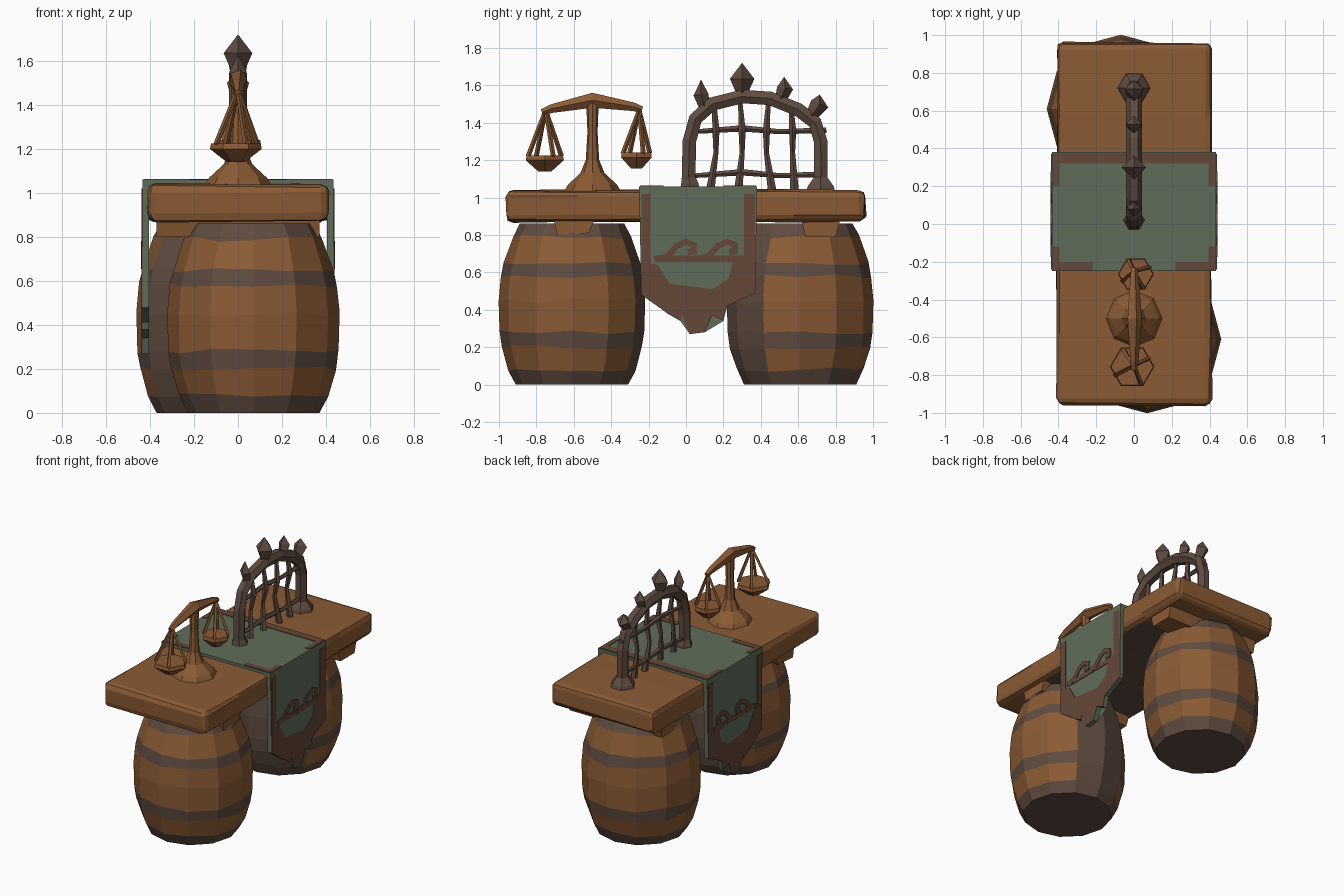
import bpy, bmesh, math, random
from mathutils import Vector

random.seed(4)
cube = bpy.data.objects.get("Cube")
if cube:
    bpy.data.objects.remove(cube, do_unlink=True)


def material(name, rgb):
    m = bpy.data.materials.new(name)
    m.use_nodes = True
    m.diffuse_color = (*rgb, 1)
    m.node_tree.nodes["Principled BSDF"].inputs["Base Color"].default_value = (*rgb, 1)
    return m


WOOD = material("warm wood", (0.26, 0.105, 0.035))
DARK = material("dark brown", (0.117, 0.072, 0.052))
GREEN = material("faded green", (0.115, 0.152, 0.102))
TRIM = material("red brown trim", (0.133, 0.063, 0.04))
made = []


def finish(bm, name, *mats):
    bmesh.ops.remove_doubles(bm, verts=bm.verts, dist=0.0005)
    bmesh.ops.recalc_face_normals(bm, faces=bm.faces)
    mesh = bpy.data.meshes.new(name)
    bm.to_mesh(mesh)
    bm.free()
    for m in mats:
        mesh.materials.append(m)
    ob = bpy.data.objects.new(name, mesh)
    bpy.context.collection.objects.link(ob)
    made.append(ob)
    return ob


def rings_to_faces(bm, rings):
    n = len(rings[0])
    for a, b in zip(rings, rings[1:]):
        for i in range(n):
            bm.faces.new((a[i], a[(i + 1) % n], b[(i + 1) % n], b[i]))
    bm.faces.new(rings[0][::-1])
    bm.faces.new(rings[-1])


def tube(name, pts, radii, mat, sides=6):
    """Sweep a polygon of changing radius along a path."""
    bm = bmesh.new()
    pts = [Vector(p) for p in pts]
    rings = []
    for i, p in enumerate(pts):
        t = (pts[min(i + 1, len(pts) - 1)] - pts[max(i - 1, 0)]).normalized()
        v = t.cross(Vector((1, 0, 0))).normalized()
        u = v.cross(t)
        r = radii[i] if isinstance(radii, list) else radii
        angles = [math.tau * k / sides for k in range(sides)]
        rings.append([bm.verts.new(p + r * (math.cos(a) * u + math.sin(a) * v)) for a in angles])
    rings_to_faces(bm, rings)
    return finish(bm, name, mat)


def plate(name, yz, x0, x1, mat):
    """Extrude a y-z outline along x."""
    bm = bmesh.new()
    rings = [[bm.verts.new((x, y, z)) for y, z in yz] for x in (x0, x1)]
    rings_to_faces(bm, rings)
    big = [f for f in bm.faces if len(f.verts) > 4]
    bmesh.ops.triangulate(bm, faces=big)
    return finish(bm, name, mat)


def box(name, x, y, z, mat):
    return plate(name, [(y[0], z[0]), (y[1], z[0]), (y[1], z[1]), (y[0], z[1])], x[0], x[1], mat)


# Barrels: dark hoops, and a dark side facing the other barrel
PROFILE = [(0, .30), (.08, .34), (.2, .375), (.28, .387), (.45, .392),
           (.58, .38), (.65, .365), (.79, .315), (.86, .28)]
HOOPS = (0, 2, 5, 7)


def barrel(name, cx, cy, inward, limit):
    bm = bmesh.new()
    n = 12
    rings = []
    for z, r in PROFILE:
        ring = []
        for k in range(n):
            a = math.tau * k / n
            dz = random.uniform(-.012, .012) if 0 < z < .8 else 0
            ring.append(bm.verts.new((cx + r * math.cos(a), cy + r * math.sin(a), z + dz)))
        rings.append(ring)
    rings_to_faces(bm, rings)
    bm.faces.ensure_lookup_table()
    for i, f in enumerate(bm.faces):
        c = f.calc_center_median()
        side = Vector((c.x - cx, c.y - cy)).normalized() if len(f.verts) == 4 else None
        facing = side is None or side.y * inward > limit
        f.material_index = int(facing or i // n in HOOPS)
    finish(bm, name, WOOD, DARK)


barrel("front_barrel", .07, -.61, 1, .8)
barrel("back_barrel", -.07, .61, -1, .6)

# Table top with softened, uneven edges
bm = bmesh.new()
bmesh.ops.create_cube(bm, size=1)
for v in bm.verts:
    v.co = Vector((v.co.x * .82, v.co.y * 1.92, .955 + v.co.z * .17))
long_edges = [e for e in bm.edges if abs(e.verts[0].co.y - e.verts[1].co.y) > 1]
bmesh.ops.subdivide_edges(bm, edges=long_edges, cuts=4)
for f in bm.faces:
    c = f.calc_center_median()
    f.material_index = int(f.normal.z < -.9 and abs(c.y) < .45)
bmesh.ops.bevel(bm, geom=[e for e in bm.edges if e.calc_face_angle(0) > 1],
                offset=.035, segments=2, profile=.5, affect='EDGES')
for v in bm.verts:
    v.co += Vector([random.uniform(-.006, .006) for _ in range(3)])
finish(bm, "table_top", WOOD, DARK)

# Cross beams between the barrels and the top
plate("front_beam", [(-.69, .80), (-.52, .81), (-.48, .9), (-.71, .9)], -.37, .37, WOOD)
plate("back_beam", [(.64, .79), (.80, .79), (.83, .9), (.61, .9)], -.37, .37, WOOD)

# Cloth runner: top panel with trim
box("cloth_top", (-.435, .435), (-.25, .38), (1.03, 1.06), GREEN)
box("cloth_back_trim", (-.42, .42), (.32, .375), (1.058, 1.064), TRIM)
for s in (-1, 1):
    xs = sorted((s * .42, s * .22))
    box("cloth_front_trim", xs, (-.245, -.205), (1.058, 1.064), TRIM)
    xs = sorted((s * .43, s * .395))
    box("cloth_end_trim", xs, (-.245, -.12), (1.058, 1.064), TRIM)
    box("cloth_end_trim", xs, (.2, .375), (1.058, 1.064), TRIM)

# Cloth runner: hanging torn flaps with trim and a wave emblem
TATTER = [(-.24, .48), (-.14, .41), (-.115, .44), (-.1, .38), (-.03, .34), (-.02, .37),
          (.02, .27), (.1, .28), (.14, .37), (.2, .34), (.22, .42), (.37, .49)]
BOWL = [(.37, .66), (.25, .66), (.23, .57), (.14, .51), (.02, .5), (-.09, .54), (-.15, .64), (-.24, .66)]
CURL = [(-.17, .67), (-.1, .685), (-.05, .74), (0, .765), (.045, .745), (.045, .71), (.01, .705)]


def ribbon(pts, half):
    left, right = [], []
    for i, p in enumerate(pts):
        d = Vector(pts[min(i + 1, len(pts) - 1)]) - Vector(pts[max(i - 1, 0)])
        n = Vector((-d.y, d.x)).normalized() * half
        left.append(tuple(Vector(p) + n))
        right.append(tuple(Vector(p) - n))
    return left + right[::-1]


for s, side in ((1, "left"), (-1, "right")):
    plate(side + "_flap", TATTER + [(.38, 1.05), (-.25, 1.05)], s * .405, s * .435, GREEN)
    plate(side + "_flap_hem", TATTER + BOWL, s * .434, s * .439, TRIM)
    for y0, y1 in ((-.238, -.19), (.31, .37)):
        box(side + "_flap_border", (s * .434, s * .4385), (y0, y1), (.64, 1.02), TRIM)
    box(side + "_wave_base", (s * .434, s * .4395), (-.15, .31), (.655, .69), TRIM)
    for shift in (0, .22):
        path = [(y + shift, z) for y, z in CURL]
        plate(side + "_wave", ribbon(path, .017), s * .434, s * .441, TRIM)

# Gate: arched frame, feet, spikes and bars
ARCH = [(.012, 1.03), (.018, 1.3), (.05, 1.42), (.14, 1.5), (.3, 1.54), (.45, 1.53),
        (.6, 1.47), (.69, 1.4), (.72, 1.3), (.722, 1.03)]
tube("gate_arch", [(0, y, z) for y, z in ARCH], .042, DARK)
tube("gate_back_foot", [(0, .72, 1.03), (0, .72, 1.06), (0, .72, 1.11)], [.09, .08, .04], DARK)
tube("gate_front_foot", [(0, .02, 1.03), (0, .02, 1.07), (0, .015, 1.11)], [.06, .055, .04], DARK)
for root, wide, tip, r in (((.3, 1.55), (.3, 1.635), (.3, 1.72), .065),
                           ((.1, 1.48), (.08, 1.55), (.08, 1.63), .04),
                           ((.5, 1.51), (.53, 1.585), (.525, 1.645), .043),
                           ((.66, 1.42), (.715, 1.5), (.715, 1.55), .05)):
    tube("gate_spike", [(0, *root), (0, *wide), (0, *tip)], [.028, r, 0], DARK, 4)
for low, mid, high in ((.13, .16, .15), (.28, .3, .29), (.46, .43, .44), (.58, .57, .56)):
    path = [(.01, low, 1.04), (-.01, mid, 1.24), (.015, mid, 1.36), (0, high, 1.51)]
    tube("gate_bar", path, [.024, .014, .02, .012], DARK, 5)
for z in (1.125, 1.36):
    path = [(0, .02, z - .01), (0, .3, z + .01), (0, .5, z - .008), (0, .75, z)]
    tube("gate_rail", path, [.012, .018, .014, .016], DARK, 5)

# Balance scale: foot and post, beam, cords and pans
tube("scale_post", [(0, -.5, z) for z in (1.03, 1.07, 1.13, 1.2, 1.35, 1.52)],
     [.155, .13, .065, .036, .027, .034], WOOD, 8)
tube("scale_beam", [(0, -.77, 1.455), (0, -.72, 1.475), (0, -.5, 1.52), (0, -.28, 1.485), (0, -.235, 1.47)],
     [.018, .024, .042, .024, .018], WOOD, 5)
for cx, cy, r, z, hook in ((-.01, -.755, .118, 1.14, -.75), (.01, -.265, .095, 1.155, -.25)):
    heights = [z, z + .06, z + .085, z + .055]
    tube("scale_pan", [(cx, cy, h) for h in heights[:3]], [r * .35, r, r * .95], WOOD, 6)
    for k in range(4):
        a = math.tau * (k + .3) / 4
        rim = (cx + r * .85 * math.cos(a), cy + r * .85 * math.sin(a), z + .08)
        tube("scale_cord", [rim, (0, hook, 1.47)], [.013, .011], WOOD, 4)

# Smooth the rounded parts while keeping hard edges
for ob in bpy.context.view_layer.objects:
    ob.select_set(ob in made)
bpy.context.view_layer.objects.active = made[0]
bpy.ops.object.shade_smooth_by_angle(angle=math.radians(40))
